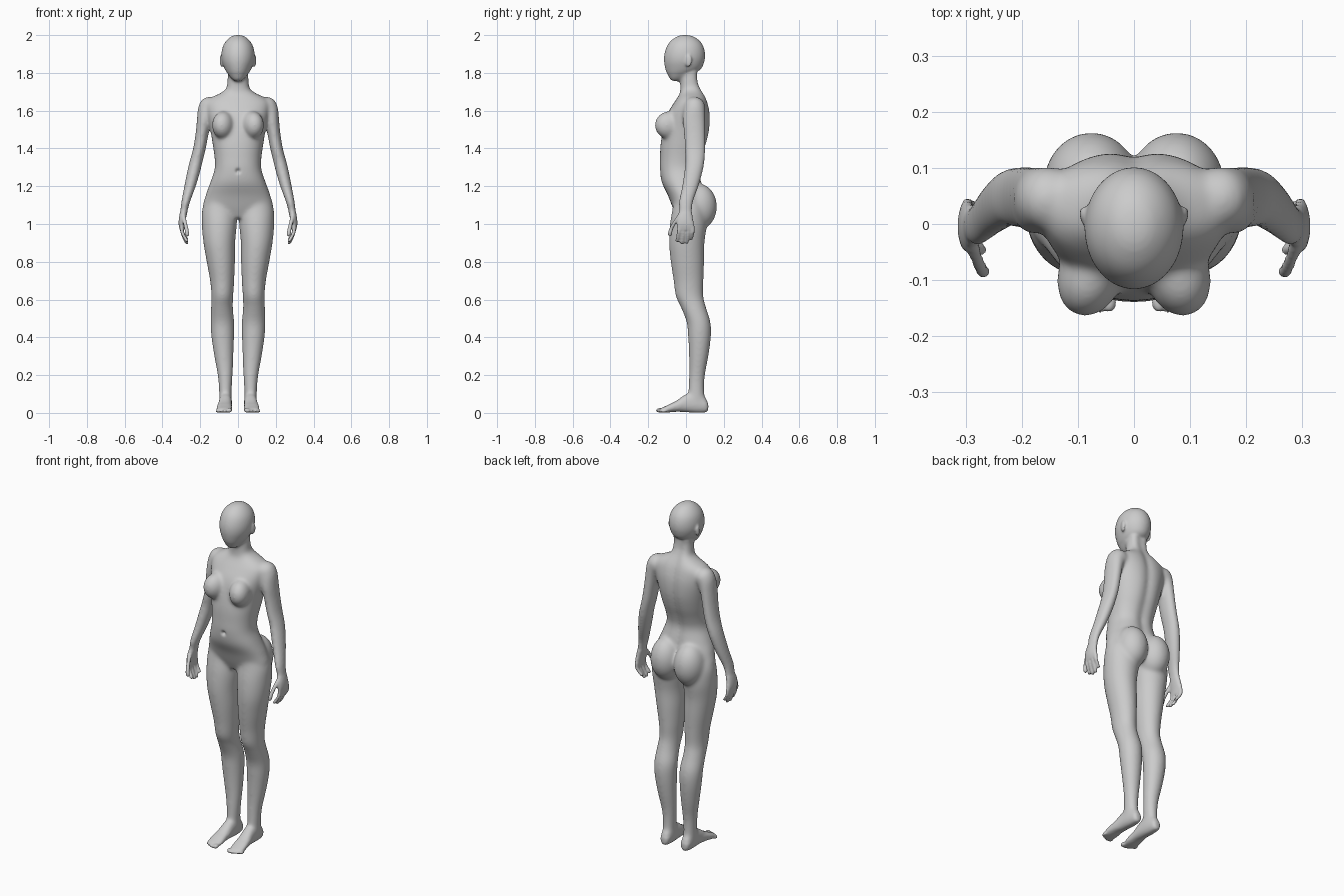
import bpy, bmesh, math
from mathutils import Matrix, Vector

bm = bmesh.new()
SEG = 40


def spline(rows, steps=5):
    """Catmull-Rom interpolation of section rows."""
    out = []
    for i in range(len(rows) - 1):
        p = [rows[max(i - 1, 0)], rows[i], rows[i + 1], rows[min(i + 2, len(rows) - 1)]]
        for k in range(steps):
            t = k / steps
            out.append([0.5 * (2 * b + (c - a) * t + (2 * a - 5 * b + 4 * c - d) * t * t
                               + (3 * b - a - 3 * c + d) * t ** 3) for a, b, c, d in zip(*p)])
    return out + [list(rows[-1])]


def loft(rows, side=1, axis='z', power=2.0, groove=0.0):
    """Closed loft; row = position on axis, centre x, half width, low, high."""
    rings = []
    for h, cx, rx, lo, hi in spline(rows):
        ring = []
        for k in range(SEG):
            a = 2 * math.pi * k / SEG
            c, s = math.cos(a), math.sin(a)
            x = cx + rx * math.copysign(abs(c) ** (2 / power), c)
            v = (lo + hi) / 2 + (hi - lo) / 2 * math.copysign(abs(s) ** (2 / power), s)
            if s > 0:
                v -= groove * math.exp(-(x / 0.025) ** 2)
            ring.append(bm.verts.new((side * x, v, h) if axis == 'z' else (side * x, h, v)))
        rings.append(ring)
    for r0, r1 in zip(rings, rings[1:]):
        for k in range(SEG):
            j = (k + 1) % SEG
            bm.faces.new((r0[k], r0[j], r1[j], r1[k]))
    bm.faces.new(rings[0])
    bm.faces.new(rings[-1])


def ball(loc, radii, turn=0.0):
    m = Matrix.Translation(loc) @ Matrix.Rotation(turn, 4, 'Z') @ Matrix.Diagonal((*radii, 1))
    bmesh.ops.create_uvsphere(bm, u_segments=32, v_segments=20, radius=1, matrix=m)


def digit(points, r):
    """Finger from (x, y, z) points, tapering to a rounded tip."""
    rows = [(z, x, r, y - r, y + r) for x, y, z in points]
    x, y, z = points[-1]
    rows.append((z - r * 0.8, x - 0.002, r * 0.55, y - r * 0.55, y + r * 0.55))
    loft(rows)


# head
loft([(2.0, 0, .012, -.02, .008), (1.992, 0, .036, -.048, .04), (1.97, 0, .062, -.08, .072),
      (1.94, 0, .080, -.101, .092), (1.90, 0, .088, -.114, .101), (1.86, 0, .085, -.116, .097),
      (1.82, 0, .070, -.109, .078), (1.79, 0, .051, -.098, .03), (1.767, 0, .033, -.086, -.015),
      (1.755, 0, .018, -.078, -.04)])

# neck and torso
loft([(1.83, 0, .053, -.02, .07), (1.76, 0, .056, -.03, .07), (1.72, 0, .062, -.03, .083),
      (1.695, 0, .09, -.032, .095), (1.67, 0, .14, -.045, .107), (1.64, 0, .168, -.065, .118),
      (1.58, 0, .163, -.10, .13), (1.50, 0, .147, -.122, .128), (1.42, 0, .134, -.135, .11),
      (1.35, 0, .124, -.138, .085), (1.29, 0, .124, -.139, .072), (1.22, 0, .147, -.128, .085),
      (1.15, 0, .172, -.095, .095), (1.08, 0, .182, -.068, .09), (1.03, 0, .10, -.045, .07)],
     power=2.25, groove=0.014)

for s in (1, -1):
    # ear, breast, buttock, shoulder
    ball((s * .087, .012, 1.865), (.009, .02, .034), s * -.3)
    ball((s * .078, -.09, 1.523), (.058, .077, .074), s * .3)
    ball((s * .076, .068, 1.092), (.086, .096, .122))
    ball((s * .153, .045, 1.618), (.055, .058, .056))
    # leg
    loft([(1.18, .085, .06, -.06, .07), (1.09, .097, .09, -.07, .10), (1.0, .099, .093, -.085, .11),
          (.90, .099, .084, -.09, .098), (.80, .091, .075, -.081, .096), (.70, .084, .064, -.066, .093),
          (.62, .083, .058, -.055, .092), (.56, .085, .058, -.028, .106), (.48, .083, .063, .003, .13),
          (.40, .081, .06, .011, .132), (.30, .075, .051, .016, .119), (.20, .068, .040, .016, .101),
          (.12, .067, .034, .012, .097), (.05, .067, .032, .005, .105)], s)
    # foot
    loft([(.118, .066, .012, .015, .05), (.105, .066, .026, .003, .08), (.06, .066, .033, 0, .11),
          (0, .067, .035, .004, .10), (-.05, .071, .038, .006, .066), (-.10, .073, .041, .002, .04),
          (-.13, .073, .036, .002, .026), (-.138, .072, .02, .005, .02)], s, 'y', 2.4)
    # toes
    for k, (y, r) in enumerate([(-.14, .013), (-.141, .009), (-.136, .009), (-.128, .008), (-.118, .008)]):
        ball((s * (.044 + .0165 * k), y, r + .001), (r, .019, r))
    # arm
    loft([(1.66, .155, .035, .015, .08), (1.62, .163, .048, -.01, .10), (1.55, .179, .039, -.018, .103),
          (1.48, .190, .035, -.012, .104), (1.40, .204, .034, -.008, .104), (1.33, .222, .035, -.005, .099),
          (1.28, .234, .035, -.01, .09), (1.20, .254, .031, -.022, .068), (1.12, .276, .024, -.039, .04),
          (1.07, .286, .020, -.038, .033), (1.03, .294, .019, -.048, .037), (.995, .298, .016, -.05, .044),
          (.968, .296, .012, -.045, .042)], s)

# hands: fingers and thumb, built on the right and mirrored
first = len(bm.verts)
for y, tip in ((-.038, .912), (-.013, .900), (.012, .903), (.035, .922)):
    digit([(.297, y, .99), (.296, y, .96), (.286, y - .003, (.96 + tip) / 2), (.272, y - .008, tip)], .0105)
digit([(.288, -.036, 1.045), (.280, -.062, 1.005), (.272, -.08, .97), (.268, -.085, .943)], .0115)
bm.verts.ensure_lookup_table()
geom = set(bm.verts[first:])
faces = [f for f in bm.faces if f.verts[0] in geom]
edges = [e for e in bm.edges if e.verts[0] in geom]
dup = bmesh.ops.duplicate(bm, geom=list(geom) + edges + faces)
for v in dup["geom"]:
    if isinstance(v, bmesh.types.BMVert):
        v.co.x *= -1
bmesh.ops.recalc_face_normals(bm, faces=bm.faces[:])

# fuse all parts into one skin
me = bpy.data.meshes.new("body")
bm.to_mesh(me)
bm.free()
body = bpy.data.objects.new("body", me)
bpy.context.collection.objects.link(body)
mod = body.modifiers.new("fuse", 'REMESH')
mod.mode = 'VOXEL'
mod.voxel_size = 0.0055
skin = bmesh.new()
skin.from_object(body, bpy.context.evaluated_depsgraph_get())
body.modifiers.clear()

# blend the joins, keeping hands, feet and head crisp
def is_fine(c):
    return (abs(c.x) > .25 and c.z < 1.06) or c.z < .05 or c.z > 1.8


broad = [v for v in skin.verts if not is_fine(v.co)]
for i in range(22):
    bmesh.ops.smooth_vert(skin, verts=broad, factor=.5, use_axis_x=True, use_axis_y=True, use_axis_z=True)
for i in range(4):
    bmesh.ops.smooth_vert(skin, verts=skin.verts[:], factor=.5, use_axis_x=True, use_axis_y=True, use_axis_z=True)

# navel
navel = Vector((0, -.138, 1.28))
for v in skin.verts:
    d = (v.co - navel).length
    if d < .05:
        v.co.y += .014 * math.exp(-(d / .012) ** 2)
for f in skin.faces:
    f.smooth = True
skin.to_mesh(me)
skin.free()
